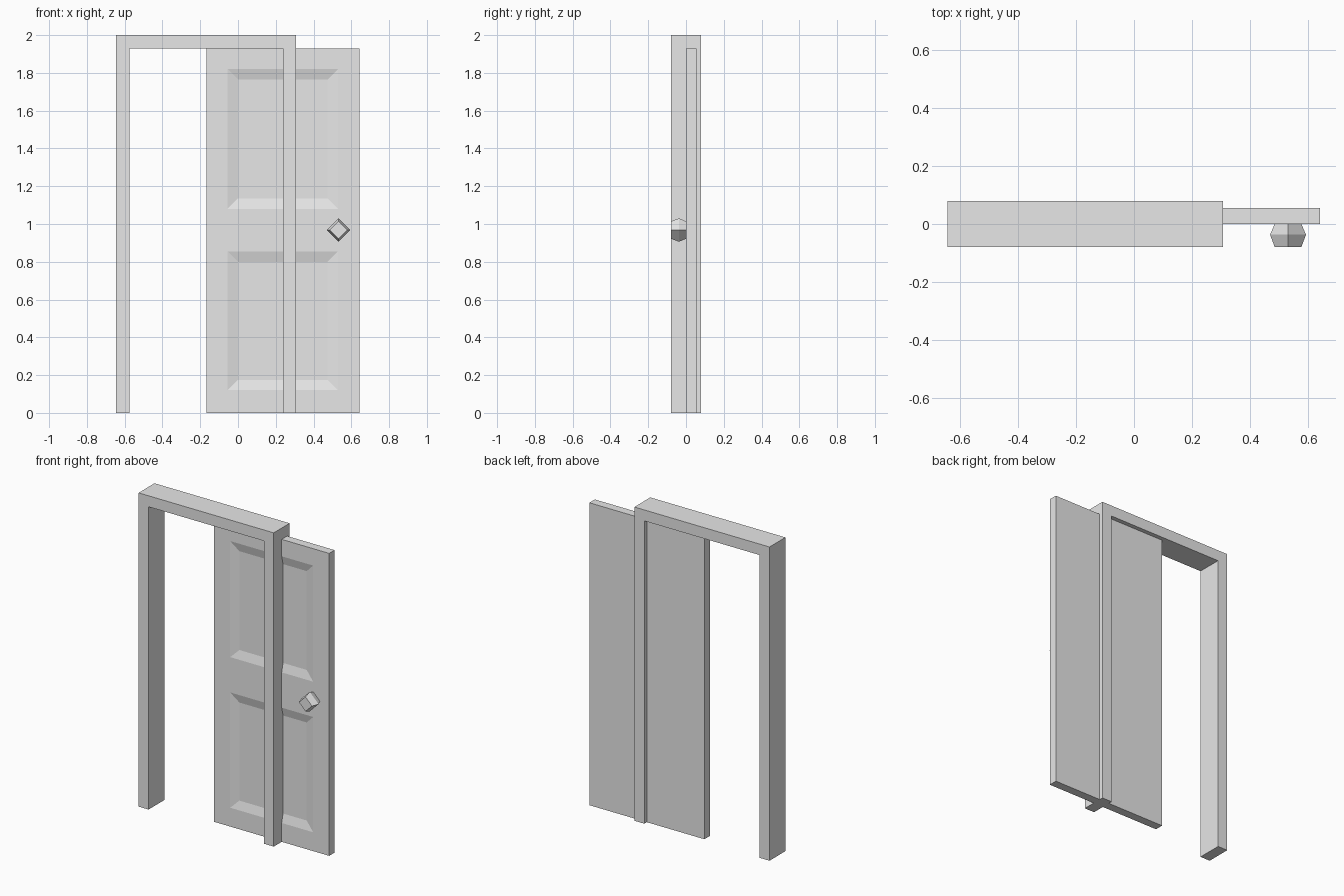
import bpy
import bmesh
from math import cos, sin, pi
from mathutils import Vector

if "Cube" in bpy.data.objects:
    bpy.data.objects.remove(bpy.data.objects["Cube"], do_unlink=True)

# One plain grey for every part
grey = bpy.data.materials.new("plain grey")
grey.use_nodes = True
grey.diffuse_color = (0.8, 0.8, 0.8, 1)
grey.node_tree.nodes["Principled BSDF"].inputs["Base Color"].default_value = (0.8, 0.8, 0.8, 1)


def finish(name, bm):
    bmesh.ops.recalc_face_normals(bm, faces=bm.faces)
    mesh = bpy.data.meshes.new(name)
    bm.to_mesh(mesh)
    bm.free()
    mesh.materials.append(grey)
    obj = bpy.data.objects.new(name, mesh)
    bpy.context.collection.objects.link(obj)
    return obj


def extrude_profile(bm, points, y0, y1):
    """Fill an x-z outline at y0 and extrude it to y1."""
    face = bm.faces.new([bm.verts.new((x, y0, z)) for x, z in points])
    grown = bmesh.ops.extrude_face_region(bm, geom=[face], use_keep_orig=True)["geom"]
    verts = [v for v in grown if isinstance(v, bmesh.types.BMVert)]
    bmesh.ops.translate(bm, verts=verts, vec=(0, y1 - y0, 0))


# Door frame: two posts and a lintel from one outline
left, right, top, bar = -0.645, 0.308, 2.0, 0.07
bm = bmesh.new()
extrude_profile(bm, [(left, 0), (left, top), (right, top), (right, 0),
                     (right - bar, 0), (right - bar, top - bar),
                     (left + bar, top - bar), (left + bar, 0)], -0.08, 0.08)
finish("door_frame", bm)

# Sliding door: slab whose front is cut into cells, two of them recessed
bm = bmesh.new()
extrude_profile(bm, [(-0.168, 0), (-0.168, 1.928), (0.643, 1.928), (0.643, 0)], 0, 0.055)
bmesh.ops.recalc_face_normals(bm, faces=bm.faces)
panel_x = (-0.055, 0.53)
panel_z = ((0.12, 0.855), (1.08, 1.82))
cuts = [((x, 0, 0), (1, 0, 0)) for x in panel_x]
cuts += [((0, 0, z), (0, 0, 1)) for pair in panel_z for z in pair]
for point, normal in cuts:
    front = [f for f in bm.faces if f.normal.y < -0.9]
    edges = {e for f in front for e in f.edges}
    verts = {v for f in front for v in f.verts}
    bmesh.ops.bisect_plane(bm, geom=front + list(edges) + list(verts),
                           plane_co=point, plane_no=normal)
    bm.normal_update()


def is_panel(face):
    c = face.calc_center_median()
    return (face.normal.y < -0.9 and panel_x[0] < c.x < panel_x[1]
            and any(low < c.z < high for low, high in panel_z))


panels = [f for f in bm.faces if is_panel(f)]
bmesh.ops.inset_individual(bm, faces=panels, thickness=0.055, depth=-0.014,
                           use_even_offset=True)
finish("door", bm)

# Door knob: four-sided diamond, widest in the middle
bm = bmesh.new()
centre = Vector((0.532, 0, 0.968))
rings = []
for y, radius in ((0.0, 0.046), (-0.037, 0.062), (-0.08, 0.046)):
    rings.append([bm.verts.new(centre + Vector((radius * cos(i * pi / 2), y, radius * sin(i * pi / 2))))
                  for i in range(4)])
for a, b in zip(rings, rings[1:]):
    for i in range(4):
        j = (i + 1) % 4
        bm.faces.new((a[i], a[j], b[j], b[i]))
bm.faces.new(rings[0])
bm.faces.new(rings[-1])
finish("door_knob", bm)
